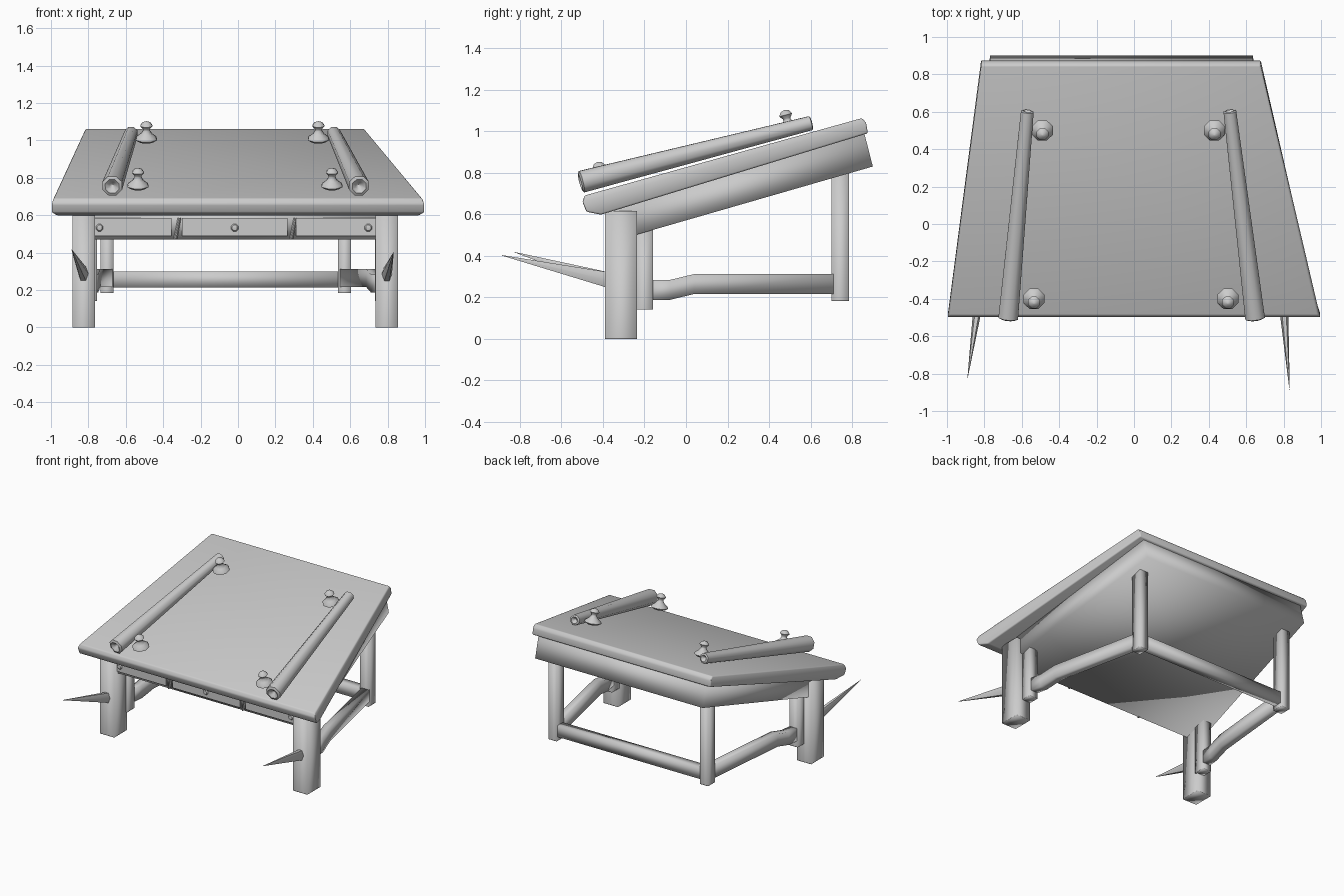
import bpy, bmesh, math
from mathutils import Vector

if "Cube" in bpy.data.objects:
    bpy.data.objects.remove(bpy.data.objects["Cube"])

mat = bpy.data.materials.new("plain grey")
mat.diffuse_color = (0.6, 0.6, 0.6, 1)
mat.use_nodes = True
mat.node_tree.nodes["Principled BSDF"].inputs["Base Color"].default_value = mat.diffuse_color


def loft(name, rings, bevel=0.0, angle=40):
    """Skin a list of equal-sized rings, cap both ends, optionally round the edges."""
    bm = bmesh.new()
    vs = [[bm.verts.new(p) for p in r] for r in rings]
    n = len(rings[0])
    for a, b in zip(vs, vs[1:]):
        for i in range(n):
            j = (i + 1) % n
            bm.faces.new((a[i], a[j], b[j], b[i]))
    bm.faces.new(vs[0])
    bm.faces.new(vs[-1])
    bmesh.ops.recalc_face_normals(bm, faces=bm.faces[:])
    if bevel:
        bmesh.ops.bevel(bm, geom=bm.edges[:], offset=bevel, segments=2,
                        profile=0.5, affect='EDGES', clamp_overlap=True)
    me = bpy.data.meshes.new(name)
    bm.to_mesh(me)
    bm.free()
    ob = bpy.data.objects.new(name, me)
    bpy.context.collection.objects.link(ob)
    me.materials.append(mat)
    bpy.ops.object.select_all(action='DESELECT')
    ob.select_set(True)
    bpy.context.view_layer.objects.active = ob
    bpy.ops.object.shade_smooth_by_angle(angle=math.radians(angle))
    return ob


def post(name, x, y, z):
    """Upright square timber with softly shaded edges."""
    ring = lambda h: [(x[0], y[0], h), (x[1], y[0], h), (x[1], y[1], h), (x[0], y[1], h)]
    return loft(name, [ring(z[0]), ring(z[0] + 0.004), ring(z[1])], 0, 120)


def turned(name, base, axis, profile, sides, angle=40):
    """Lathe a (radius, distance) profile about an axis starting at base."""
    axis = Vector(axis).normalized()
    u = axis.cross(Vector((0, 0, 1)) if abs(axis.z) < 0.7 else Vector((0, 1, 0))).normalized()
    v = axis.cross(u)
    rings = []
    for r, d in profile:
        ring = []
        for i in range(sides):
            t = 2 * math.pi * (i + 0.5) / sides
            ring.append(Vector(base) + axis * d + (u * math.cos(t) + v * math.sin(t)) * max(r, 0.001))
        rings.append(ring)
    return loft(name, rings, 0, angle)


# sloping tabletop, narrower at the back: (left x, right x, y, z) round the side profile
top = [(-0.985, 0.985, -0.489, 0.690), (-1.0, 1.0, -0.499, 0.660), (-0.997, 0.997, -0.480, 0.612),
       (-0.97, 0.97, -0.41, 0.598), (-0.817, 0.677, 0.876, 0.990), (-0.82, 0.68, 0.868, 1.040),
       (-0.815, 0.675, 0.848, 1.063)]
loft("tabletop", [[(a, y, z) for a, b, y, z in top], [(b, y, z) for a, b, y, z in top]], 0.008, 50)

# body below the top, running between the front legs
body = [(-0.87, 0.84, -0.345, 0.63), (-0.87, 0.84, -0.345, 0.471),
        (-0.77, 0.635, 0.9, 0.83), (-0.77, 0.635, 0.857, 0.998)]
loft("drawer_body", [[(a, y, z) for a, b, y, z in body], [(b, y, z) for a, b, y, z in body]], 0, 100)

# drawer fronts with pulls
for x0, x1, px in ((-0.788, -0.355, -0.74), (-0.30, 0.265, -0.018), (0.31, 0.753, 0.697)):
    loft("drawer_front", [[(x0, y, 0.488), (x1, y, 0.488), (x1, y, 0.585), (x0, y, 0.585)]
                          for y in (-0.34, -0.354)])
    turned("drawer_pull", (px, -0.35, 0.533), (0, -1, 0),
           [(0.012, 0), (0.021, 0.01), (0.015, 0.02), (0, 0.022)], 8)

# slanted ridges between the drawers
for x in (-0.335, 0.285):
    loft("drawer_divider", [[(x - s, y, 0.472), (x + s, y, 0.472), (x + 0.022 + s, y, 0.585),
                             (x + 0.022 - s, y, 0.585)] for y, s in ((-0.34, 0.012), (-0.358, 0.003))])

# legs, posts, rails and spikes on each side
sides = (
    # name, front leg x, post x, rear leg x, spike tip
    ("left", -0.825, -0.79, -0.70, (-0.89, -0.825, 0.417)),
    ("right", 0.795, 0.767, 0.57, (0.832, -0.887, 0.402)),
)
for side, fx, px, rx, tip in sides:
    post(side + "_front_leg", (fx - 0.06, fx + 0.06), (-0.39, -0.235), (0, 0.615))
    post(side + "_inner_post", (px - 0.035, px + 0.035), (-0.25, -0.16), (0.14, 0.56))
    post(side + "_rear_leg", (rx - 0.035, rx + 0.035), (0.70, 0.785), (0.183, 0.84))
    # side rail with a step near the front post
    rings = []
    for y, zc in ((-0.20, 0.235), (-0.08, 0.235), (0.04, 0.264), (0.73, 0.264)):
        x = px + (rx - px) * (y + 0.20) / 0.93
        w, h = 0.031, 0.048
        rings.append([(x - w, y, zc - h), (x + w, y, zc - h), (x + w, y, zc + h), (x - w, y, zc + h)])
    loft(side + "_side_rail", rings, 0, 120)
    # spike on the front leg
    c = Vector((fx, -0.375, 0.283))
    ring = [c + Vector((0.028 * math.cos(t), 0, 0.044 * math.sin(t)))
            for t in [math.tau * i / 6 for i in range(6)]]
    loft(side + "_spike", [ring, [Vector(tip) + (p - c) * 0.03 for p in ring]], 0, 65)

# rear rail
loft("rear_rail", [[(x, 0.71, 0.214), (x, 0.775, 0.214), (x, 0.775, 0.300), (x, 0.71, 0.300)]
                   for x in (-0.70, 0.57)], 0, 120)

# tapered rolls lying on the top, dished at both ends
for side, a, b in (("left", (-0.673, -0.51, 0.755), (-0.57, 0.605, 1.04)),
                   ("right", (0.648, -0.51, 0.755), (0.512, 0.605, 1.04))):
    d = Vector(b) - Vector(a)
    L = d.length
    turned(side + "_roll", a, d, [(0, 0.04), (0.018, 0.015), (0.04, 0), (0.057, 0.008),
           (0.037, L - 0.005), (0.025, L), (0.012, L - 0.015), (0, L - 0.03)], 8, 60)

# small round-headed weights standing on the slope
for x, y in ((-0.49, 0.50), (0.43, 0.50), (-0.535, -0.40), (0.502, -0.40)):
    z = 0.867 + 0.278 * y
    turned("paper_weight", (x, y, z), (0, -0.27, 1),
           [(0.04, -0.014), (0.061, 0.0), (0.056, 0.012), (0.034, 0.028), (0.02, 0.048),
            (0.02, 0.058), (0.035, 0.075), (0.022, 0.093), (0, 0.1)], 8, 50)
